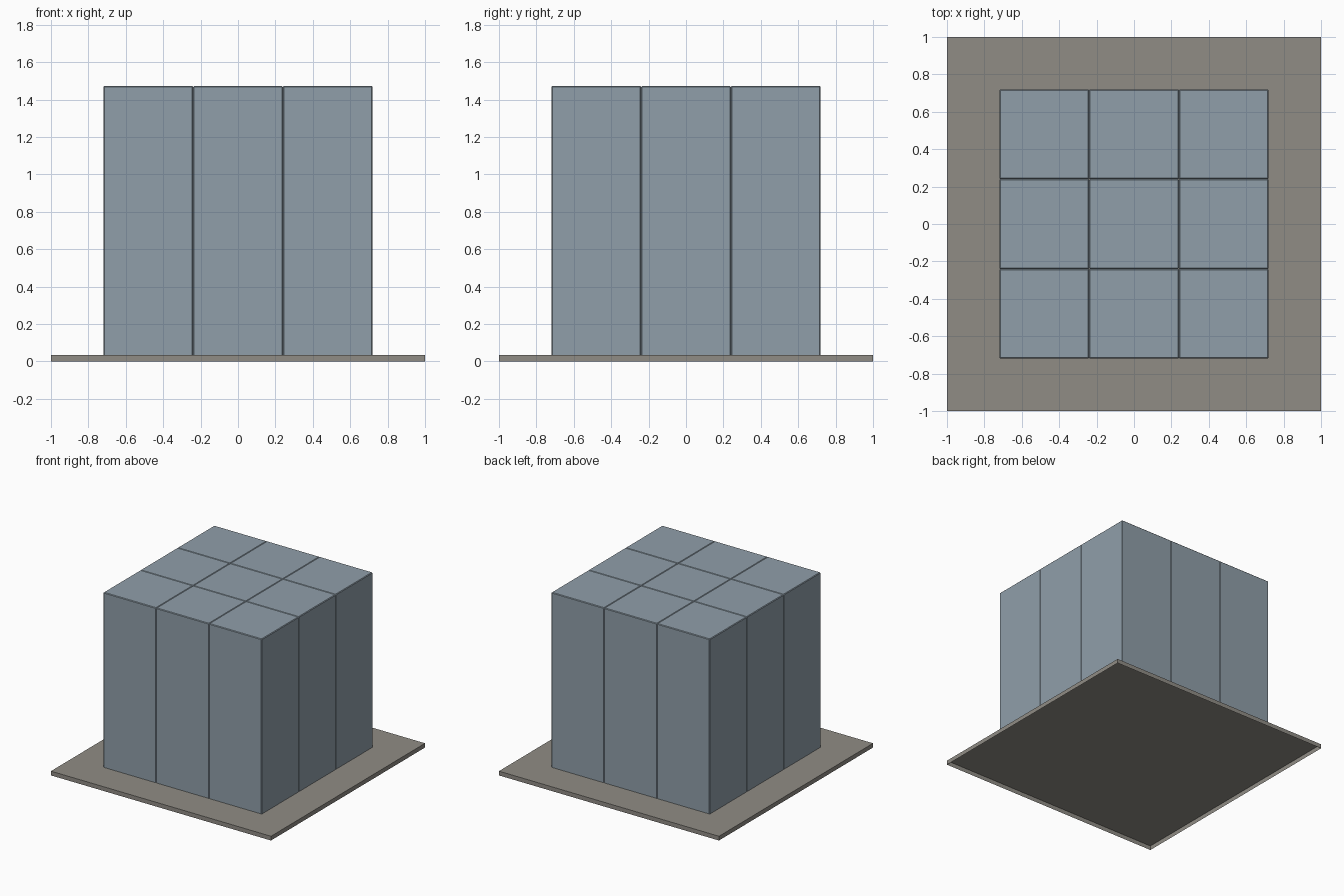
import bpy
import bmesh
from mathutils import Vector

default = bpy.data.objects.get("Cube")
if default:
    bpy.data.objects.remove(default, do_unlink=True)


def make_material(name, rgb):
    mat = bpy.data.materials.new(name)
    mat.use_nodes = True
    colour = (*rgb, 1.0)
    mat.diffuse_color = colour
    mat.node_tree.nodes["Principled BSDF"].inputs["Base Color"].default_value = colour
    return mat


def make_box(name, size, centre, mat, bevel=0.0):
    """Box open underneath, with its remaining edges optionally chamfered."""
    mesh = bpy.data.meshes.new(name)
    bm = bmesh.new()
    bmesh.ops.create_cube(bm, size=1.0)
    bmesh.ops.scale(bm, vec=Vector(size), verts=bm.verts)
    if bevel:
        edges = [e for e in bm.edges if max(v.co.z for v in e.verts) > 0]
        bmesh.ops.bevel(bm, geom=edges, offset=bevel, segments=1,
                        affect='EDGES', profile=0.5)
    floor = [f for f in bm.faces if f.normal.z < -0.9]
    bmesh.ops.delete(bm, geom=floor, context='FACES')
    bm.to_mesh(mesh)
    bm.free()
    mesh.materials.append(mat)
    obj = bpy.data.objects.new(name, mesh)
    obj.location = centre
    bpy.context.collection.objects.link(obj)
    return obj


slate = make_material("blue grey", (0.28, 0.345, 0.40))
stone = make_material("warm grey", (0.28, 0.265, 0.235))

BASE = 0.035
WIDTH = 0.48
HEIGHT = 1.437

# Thin base tray, open underneath
make_box("base_slab", (2, 2, BASE), (0, 0, BASE / 2), stone)

# Three by three grid of touching columns
for row in (-1, 0, 1):
    for col in (-1, 0, 1):
        make_box(f"column_{row + 2}_{col + 2}", (WIDTH, WIDTH, HEIGHT),
                 (col * WIDTH, row * WIDTH, BASE + HEIGHT / 2), slate, bevel=0.005)
